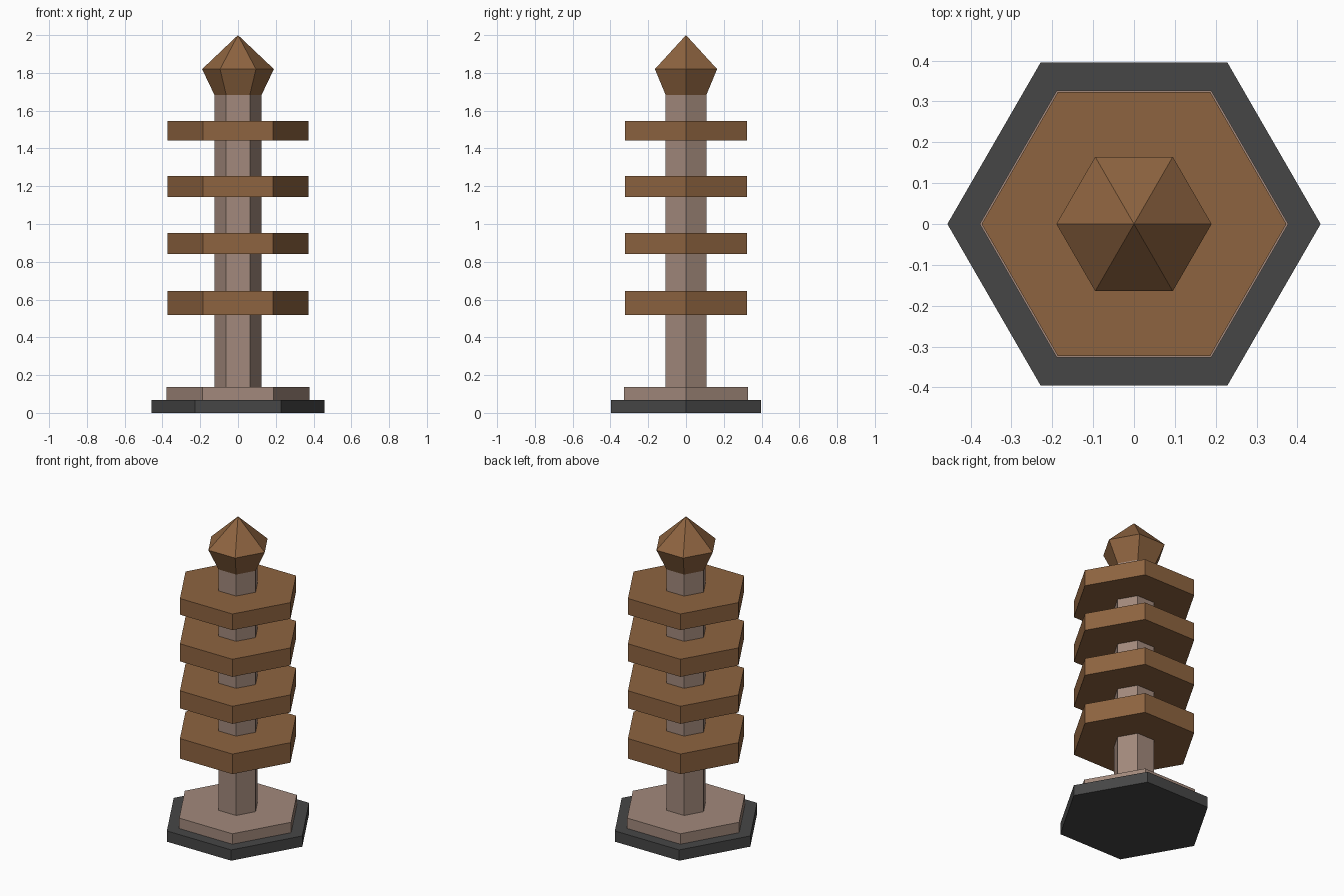
import bpy
import bmesh
from math import cos, sin, pi

if "Cube" in bpy.data.objects:
    bpy.data.objects.remove(bpy.data.objects["Cube"])

SIDES = 6


def make_material(name, rgb):
    mat = bpy.data.materials.new(name)
    mat.use_nodes = True
    mat.diffuse_color = (*rgb, 1)
    bsdf = next(n for n in mat.node_tree.nodes if n.type == "BSDF_PRINCIPLED")
    bsdf.inputs["Base Color"].default_value = (*rgb, 1)
    bsdf.inputs["Roughness"].default_value = 0.8
    return mat


def hex_solid(name, profile, mat):
    """Closed six-sided solid from (radius, height) pairs, corners on the x axis."""
    bm = bmesh.new()
    rings = []
    for r, z in profile:
        if r == 0:
            rings.append([bm.verts.new((0, 0, z))] * SIDES)
        else:
            rings.append([bm.verts.new((r * cos(2 * pi * i / SIDES),
                                        r * sin(2 * pi * i / SIDES), z))
                          for i in range(SIDES)])
    for low, high in zip(rings, rings[1:]):
        for i in range(SIDES):
            j = (i + 1) % SIDES
            corners = [low[i], low[j], high[j], high[i]]
            bm.faces.new(list(dict.fromkeys(corners)))
    bm.faces.new(rings[0][::-1])
    if profile[-1][0]:
        bm.faces.new(rings[-1])
    bmesh.ops.recalc_face_normals(bm, faces=bm.faces)
    mesh = bpy.data.meshes.new(name)
    bm.to_mesh(mesh)
    bm.free()
    mesh.materials.append(mat)
    obj = bpy.data.objects.new(name, mesh)
    bpy.context.collection.objects.link(obj)
    return obj


wood = make_material("brown wood", (0.27, 0.127, 0.051))
stone = make_material("pale stone", (0.36, 0.25, 0.20))
slate = make_material("dark slate", (0.062, 0.062, 0.062))

# Stepped foot
hex_solid("base", [(0.457, 0), (0.457, 0.069)], slate)
hex_solid("plinth", [(0.378, 0.069), (0.378, 0.136)], stone)

# Central column
hex_solid("column", [(0.125, 0.136), (0.125, 1.684)], stone)

# Tiers, thinning slightly towards the top
tiers = [(0.517, 0.646), (0.84, 0.953), (1.142, 1.255), (1.442, 1.546)]
for n, (bottom, top) in enumerate(tiers, 1):
    hex_solid(f"tier_{n}", [(0.373, bottom), (0.373, top)], wood)

# Pointed cap
hex_solid("finial", [(0.125, 1.684), (0.19, 1.82), (0, 2.0)], wood)
